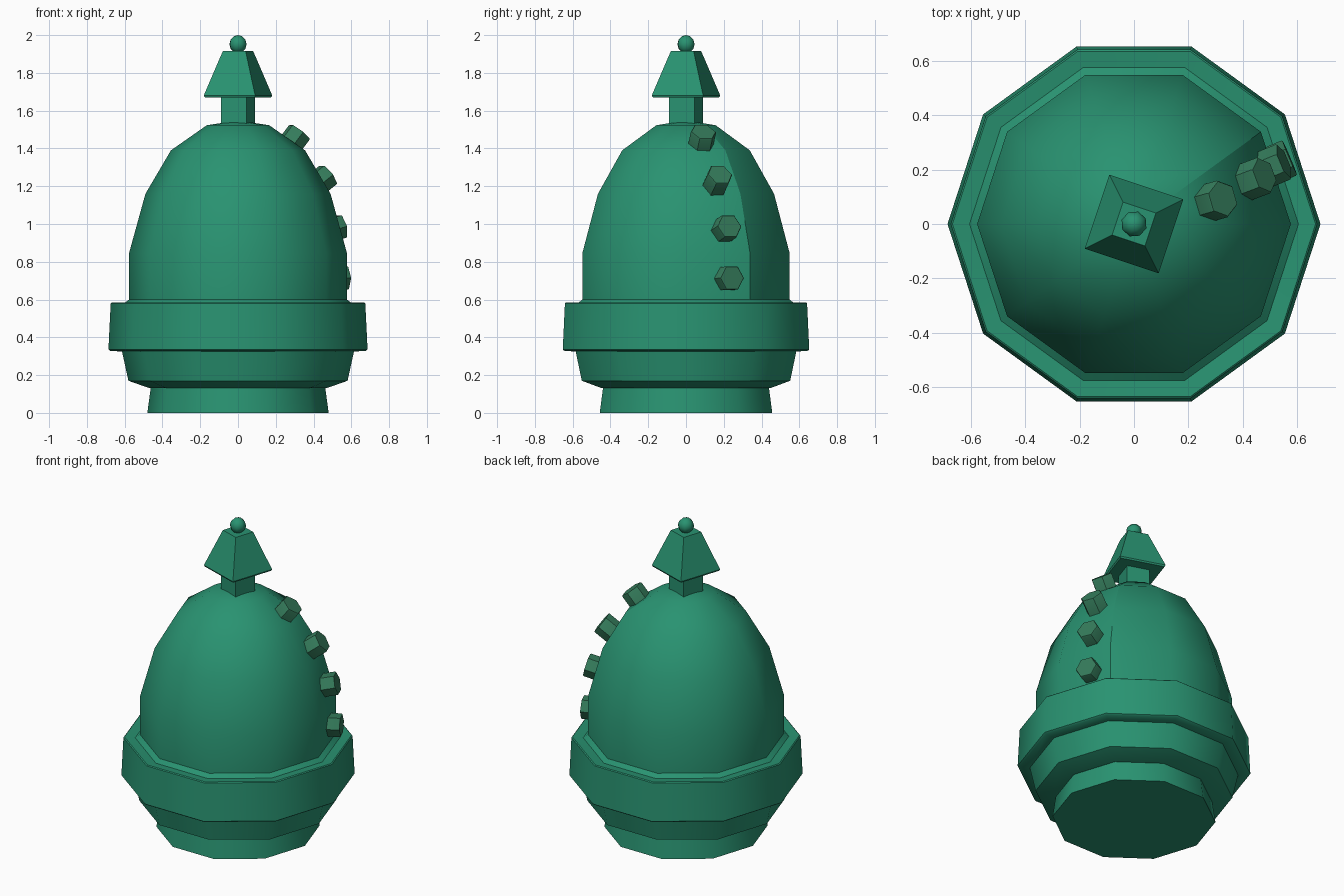
import bpy, bmesh, math
from mathutils import Vector, Matrix

if "Cube" in bpy.data.objects:
    bpy.data.objects.remove(bpy.data.objects["Cube"])


def material(name, color):
    m = bpy.data.materials.new(name)
    m.diffuse_color = (*color, 1)
    m.use_nodes = True
    m.node_tree.nodes["Principled BSDF"].inputs["Base Color"].default_value = m.diffuse_color
    return m


GREEN = material("green_paint", (0.022, 0.29, 0.165))
BOLT_GREEN = material("bolt_green", (0.035, 0.2, 0.105))


def lathe(name, profile, sides, mat=GREEN, turn=0.0, matrix=Matrix(), smooth=40):
    """Closed polygonal lathe; profile is (radius, z) from bottom to top."""
    bm = bmesh.new()
    rings = []
    for r, z in profile:
        if r == 0:
            rings.append([bm.verts.new((0, 0, z))] * sides)
        else:
            rings.append([bm.verts.new((r * math.cos(turn + i * math.tau / sides),
                                        r * math.sin(turn + i * math.tau / sides), z))
                          for i in range(sides)])
    for a, b in zip(rings, rings[1:]):
        for i in range(sides):
            j = (i + 1) % sides
            bm.faces.new(list(dict.fromkeys((a[i], a[j], b[j], b[i]))))
    if profile[0][0]:
        bm.faces.new(rings[0][::-1])
    if profile[-1][0]:
        bm.faces.new(rings[-1])
    me = bpy.data.meshes.new(name)
    bm.to_mesh(me)
    bm.free()
    ob = bpy.data.objects.new(name, me)
    bpy.context.collection.objects.link(ob)
    ob.matrix_world = matrix
    me.materials.append(mat)
    bpy.ops.object.select_all(action='DESELECT')
    bpy.context.view_layer.objects.active = ob
    ob.select_set(True)
    bpy.ops.object.shade_smooth_by_angle(angle=math.radians(smooth))
    return ob


# Ten-sided body: foot, stepped collar, rim and dome in one skin
body = lathe("body", [(0.48, 0), (0.462, 0.132), (0.472, 0.132), (0.58, 0.17),
                      (0.614, 0.325), (0.676, 0.328), (0.686, 0.336),
                      (0.674, 0.58), (0.668, 0.585), (0.605, 0.578),
                      (0.577, 0.6), (0.577, 0.845), (0.49, 1.16),
                      (0.355, 1.39), (0.165, 1.523), (0, 1.548)], 10)

# Sharp seam running up the dome
for e in body.data.edges:
    pts = [body.data.vertices[v].co for v in e.vertices]
    if all(p.z > 0.59 and p.xy.length > 0.1 and
           abs(math.atan2(p.y, p.x) - math.radians(36)) < 0.01 for p in pts):
        e.use_edge_sharp = True

# Square finial, turned, with a small ball on top
TURN = math.atan2(0.09, 0.18)
lathe("finial_post", [(0.1, 1.48), (0.1, 1.69)], 4, turn=TURN)
lathe("finial_cap", [(0.196, 1.67), (0.203, 1.68), (0.09, 1.915)], 4, turn=TURN)
R = 0.048
lathe("finial_ball", [(0 if i in (0, 6) else R * math.sin(i * math.pi / 6),
                       1.952 - R * math.cos(i * math.pi / 6)) for i in range(7)],
      8, turn=TURN, smooth=60)

# Hexagonal bolts: tip centre and tilt above horizontal
for n, (tip, tilt) in enumerate([((0.327, 0.093, 1.488), 52),
                                 ((0.48, 0.18, 1.262), 37),
                                 ((0.552, 0.23, 0.988), 15),
                                 ((0.573, 0.244, 0.714), 2)]):
    az, el = math.atan2(tip[1], tip[0]), math.radians(tilt)
    out = Vector((math.cos(az) * math.cos(el), math.sin(az) * math.cos(el), math.sin(el)))
    side = Vector((-math.sin(az), math.cos(az), 0))
    rot = Matrix((side, out.cross(side), out)).transposed().to_4x4()
    lathe(f"bolt_{n + 1}", [(0.07, -0.13), (0.07, -0.005), (0.066, 0)], 6, BOLT_GREEN,
          matrix=Matrix.Translation(tip) @ rot)
